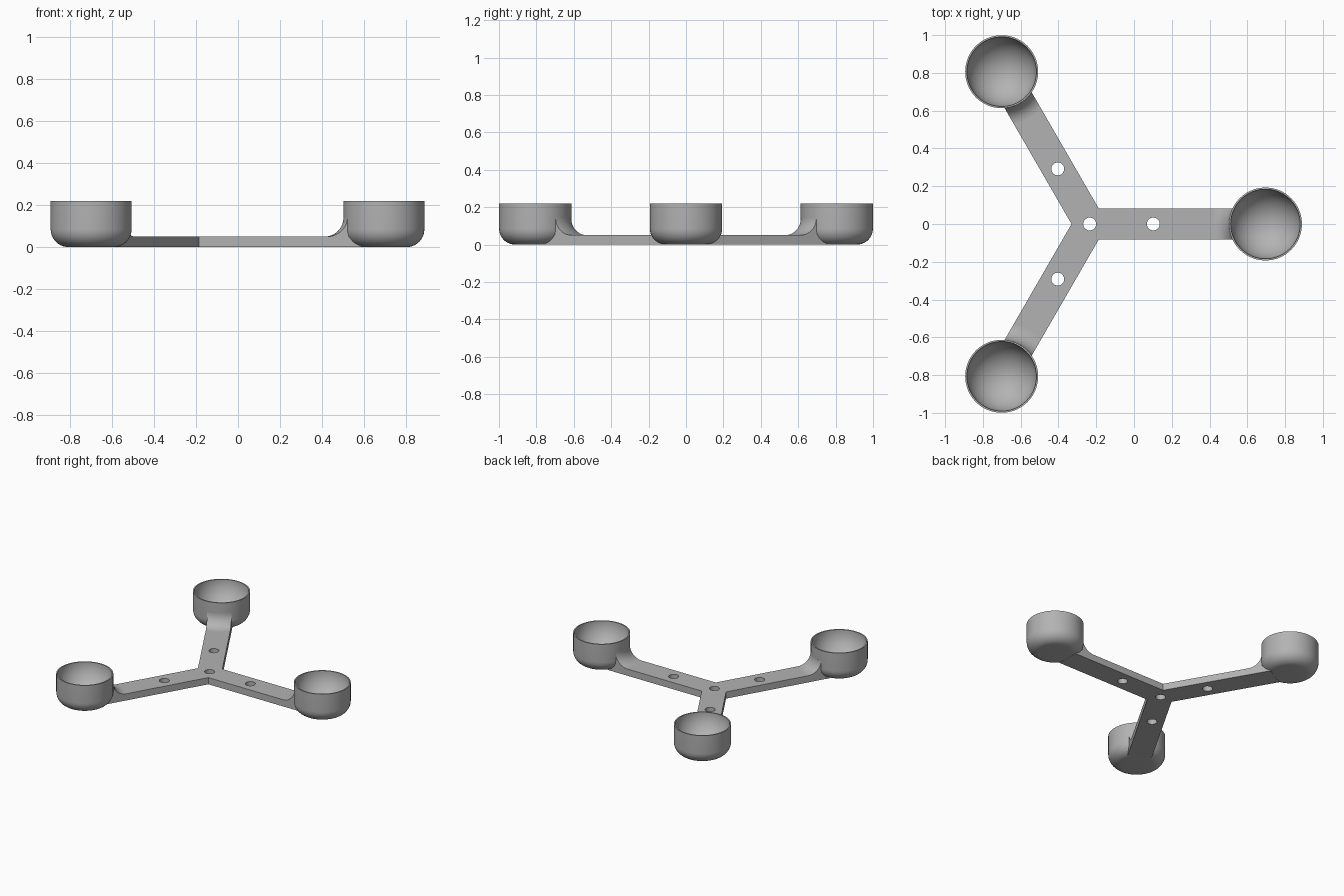
import bpy, bmesh
from math import sin, cos, pi, sqrt, radians
from mathutils import Matrix, Vector

cube = bpy.data.objects.get("Cube")
if cube:
    bpy.data.objects.remove(cube, do_unlink=True)

HUB = Vector((-0.235, 0, 0))      # centre where the arms meet
REACH = 0.931                     # hub to cup centre
HALF_W, THICK = 0.083, 0.05       # arm section
CUP_R, CUP_H, ROUND = 0.193, 0.22, 0.085
BOWL_R, FILLET = 0.184, 0.09
HOLE_R, HOLE_AT = 0.034, 0.337
ANGLES = {"left": 0, "back_right": 120, "front_right": 240}

grey = bpy.data.materials.new("plain grey")
grey.use_nodes = True
colour = (0.45, 0.45, 0.45, 1)
grey.diffuse_color = colour
grey.node_tree.nodes["Principled BSDF"].inputs["Base Color"].default_value = colour


def add_object(name, bm, matrix=Matrix()):
    bmesh.ops.remove_doubles(bm, verts=bm.verts, dist=0.0001)
    bmesh.ops.recalc_face_normals(bm, faces=bm.faces)
    mesh = bpy.data.meshes.new(name)
    bm.to_mesh(mesh)
    bm.free()
    mesh.materials.append(grey)
    obj = bpy.data.objects.new(name, mesh)
    bpy.context.collection.objects.link(obj)
    obj.matrix_world = matrix
    bpy.ops.object.select_all(action='DESELECT')
    obj.select_set(True)
    bpy.context.view_layer.objects.active = obj
    bpy.ops.object.shade_smooth_by_angle(angle=radians(30))
    return obj


def polar(r, deg):
    return Vector((r * cos(radians(deg)), r * sin(radians(deg)), 0))


def arc(cx, cz, r, start, end, steps):
    angles = [radians(start + (end - start) * i / steps) for i in range(steps + 1)]
    return [(cx + r * cos(a), cz + r * sin(a)) for a in angles]


# Three-armed plate with screw holes, filled from its outline
def add_outline(curve, points):
    spline = curve.splines.new('POLY')
    spline.points.add(len(points) - 1)
    for p, co in zip(spline.points, points):
        p.co = (co.x, co.y, 0, 1)
    spline.use_cyclic_u = True


def make_plate():
    curve = bpy.data.curves.new("plate_outline", 'CURVE')
    curve.dimensions = '2D'
    curve.fill_mode = 'BOTH'
    curve.extrude = THICK / 2
    outline, holes = [], [Vector()]
    for deg in ANGLES.values():
        tip, side = polar(REACH - 0.11, deg), polar(HALF_W, deg + 90)
        outline += [tip - side, tip + side, polar(HALF_W / sin(pi / 3), deg + 60)]
        holes.append(polar(HOLE_AT, deg))
    add_outline(curve, outline)
    for centre in holes:
        add_outline(curve, [centre + polar(HOLE_R, i * 10) for i in range(36)])
    helper = bpy.data.objects.new("plate_outline", curve)
    bpy.context.collection.objects.link(helper)
    mesh = bpy.data.meshes.new_from_object(
        helper.evaluated_get(bpy.context.evaluated_depsgraph_get()))
    bm = bmesh.new()
    bm.from_mesh(mesh)
    bpy.data.objects.remove(helper, do_unlink=True)
    bpy.data.meshes.remove(mesh)
    add_object("three_arm_plate", bm, Matrix.Translation(HUB + Vector((0, 0, THICK / 2))))


# Cup: round-bottomed outside, hemispherical bowl inside
def make_cup(name, matrix):
    profile = [(0, 0)] + arc(CUP_R - ROUND, ROUND, ROUND, -90, 0, 10)
    profile += [(CUP_R, CUP_H)] + arc(0, CUP_H, BOWL_R, 0, -90, 20)
    bm = bmesh.new()
    verts = [bm.verts.new((r, 0, z)) for r, z in profile]
    edges = [bm.edges.new(pair) for pair in zip(verts, verts[1:])]
    bmesh.ops.spin(bm, geom=verts + edges, cent=(0, 0, 0), axis=(0, 0, 1),
                   angle=2 * pi, steps=72, use_duplicate=False)
    add_object(name, bm, matrix)


# Concave fillet blending the arm top into the round cup wall
def make_fillet(name, matrix):
    section = arc(CUP_R + FILLET, THICK + FILLET, FILLET, 270, 180, 10)
    section += [(CUP_R - 0.004, THICK + FILLET), (CUP_R - 0.004, THICK - 0.01),
                (CUP_R + FILLET, THICK - 0.01)]
    bm = bmesh.new()
    columns = []
    for i in range(13):
        y = HALF_W * (i / 6 - 1)
        columns.append([bm.verts.new((-sqrt(d * d - y * y), y, z)) for d, z in section])
    n = len(section)
    for a, b in zip(columns, columns[1:]):
        for j in range(n):
            k = (j + 1) % n
            bm.faces.new((a[j], a[k], b[k], b[j]))
    bm.faces.new(columns[0])
    bm.faces.new(columns[-1])
    add_object(name, bm, matrix)


make_plate()
for place, deg in ANGLES.items():
    matrix = (Matrix.Translation(HUB + polar(REACH, deg))
              @ Matrix.Rotation(radians(deg), 4, 'Z'))
    make_cup(place + "_cup", matrix)
    make_fillet(place + "_fillet", matrix)
